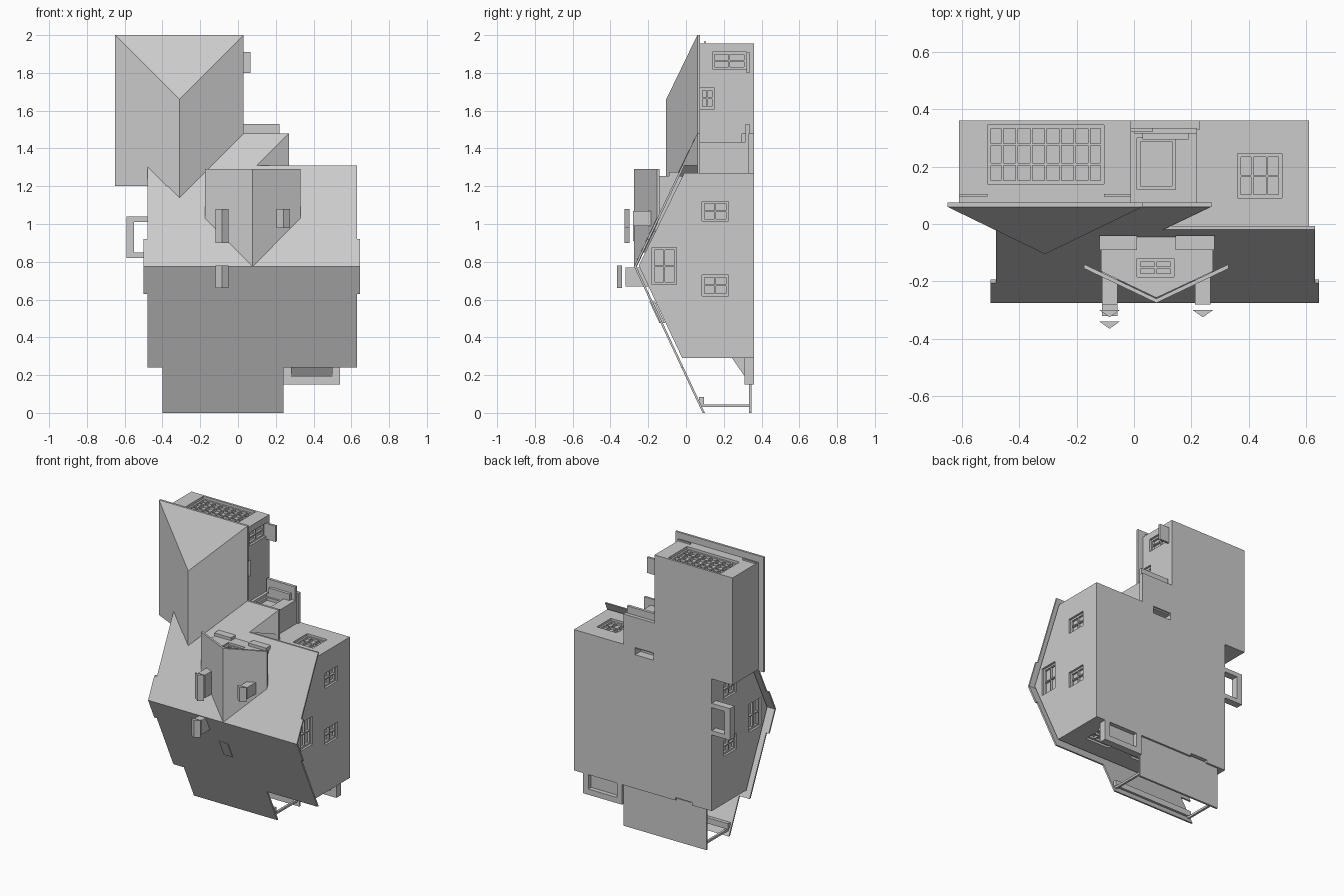
import bpy, bmesh

if "Cube" in bpy.data.objects:
    bpy.data.objects.remove(bpy.data.objects["Cube"])

# One plain grey for the whole building
grey = bpy.data.materials.new("plain_grey")
grey.use_nodes = True
COLOUR = (0.6, 0.6, 0.6, 1)
grey.diffuse_color = COLOUR
grey.node_tree.nodes["Principled BSDF"].inputs["Base Color"].default_value = COLOUR


def finish(name, bm):
    bmesh.ops.recalc_face_normals(bm, faces=bm.faces)
    mesh = bpy.data.meshes.new(name)
    bm.to_mesh(mesh)
    bm.free()
    mesh.materials.append(grey)
    obj = bpy.data.objects.new(name, mesh)
    bpy.context.collection.objects.link(obj)
    return obj


def loft(bm, front, back):
    """Closed solid between two matching outlines."""
    a = [bm.verts.new(p) for p in front]
    b = [bm.verts.new(p) for p in back]
    bm.faces.new(a)
    bm.faces.new(b[::-1])
    for i in range(len(a)):
        j = (i + 1) % len(a)
        bm.faces.new((a[i], b[i], b[j], a[j]))


def add_box(bm, x0, x1, y0, y1, z0, z1):
    ring = lambda y: [(x0, y, z0), (x1, y, z0), (x1, y, z1), (x0, y, z1)]
    loft(bm, ring(y0), ring(y1))


def boxes(name, *dims):
    bm = bmesh.new()
    for d in dims:
        add_box(bm, *d)
    return finish(name, bm)


def extrude_x(name, profile, x0, x1):
    bm = bmesh.new()
    loft(bm, [(x0, y, z) for y, z in profile], [(x1, y, z) for y, z in profile])
    return finish(name, bm)


def roof(name, outline, plane, thick=None, soffit=None):
    """Roof piece drawn in plan, laid on a sloping plane."""
    bm = bmesh.new()
    top = [(x, plane(x, z), z) for x, z in outline]
    low = [(x, soffit if soffit else y + thick, z) for x, y, z in top]
    loft(bm, top, low)
    return finish(name, bm)


def carve(target, *cuts):
    """Cut recesses and bake the result."""
    for c in cuts:
        cutter = boxes("cutter", c)
        cutter.hide_render = True
        mod = target.modifiers.new("cut", "BOOLEAN")
        mod.operation, mod.solver, mod.object = "DIFFERENCE", "EXACT", cutter
        deps = bpy.context.evaluated_depsgraph_get()
        baked = bpy.data.meshes.new_from_object(target.evaluated_get(deps))
        target.modifiers.clear()
        target.data = baked
        bpy.data.objects.remove(cutter)


def window(name, target, axis, wall, out, u0, u1, v0, v1, cols=2, rows=2, depth=0.03):
    """Recessed window with glazing bars; u, v are (y, z) on x walls and (x, y) on z walls."""
    def place(a, b, c, d, near, far):
        w = sorted((wall - out * near, wall - out * far))
        return (*w, a, b, c, d) if axis == "x" else (a, b, c, d, *w)
    carve(target, place(u0, u1, v0, v1, -0.02, depth))
    t, e = 0.004, 0.012
    bars = [(u0, u0 + e, v0, v1), (u1 - e, u1, v0, v1),
            (u0, u1, v0, v0 + e), (u0, u1, v1 - e, v1)]
    for i in range(1, cols):
        u = u0 + (u1 - u0) * i / cols
        bars.append((u - t, u + t, v0, v1))
    for i in range(1, rows):
        v = v0 + (v1 - v0) * i / rows
        bars.append((u0, u1, v - t, v + t))
    boxes(name, *[place(*b, depth * 0.5, depth) for b in bars])


# Main house with gabled ends
house = extrude_x("main_house", [(0.36, 0.29), (-0.02, 0.29), (-0.25, 0.78),
                                 (-0.01, 1.27), (0.36, 1.27)], -0.45, 0.61)
for side, wall, out in (("right", 0.61, 1), ("left", -0.45, -1)):
    for n, (y0, y1, z0, z1) in enumerate([(0.085, 0.225, 1.015, 1.12),
                                          (0.085, 0.225, 0.62, 0.73),
                                          (-0.18, -0.05, 0.68, 0.875)]):
        window(f"{side}_window_{n}", house, "x", wall, out, y0, y1, z0, z1)
window("rear_window", house, "z", 1.27, 1, 0.36, 0.515, 0.09, 0.245, 3, 2)
window("terrace_door", house, "z", 0.29, -1, -0.3, 0.12, 0.1, 0.32, 4, 2)
window("cellar_window", house, "z", 0.29, -1, 0.3, 0.48, 0.1, 0.22, 3, 2)
carve(house, (-0.3, -0.17, 0.3, 0.4, 0.25, 0.31), (0.0, 0.14, 0.3, 0.4, 1.22, 1.3))

# Main roof: two thin slopes with a wider strip at the ridge
RIDGE = 0.775
upper = lambda x, z: -0.275 + (z - RIDGE) * 0.477
lower = lambda x, z: -0.275 + (RIDGE - z) * 0.468
roof("upper_roof", [(-0.5, RIDGE), (0.645, RIDGE), (0.645, 0.92), (0.63, 0.92), (0.63, 1.31),
                    (0.1, 1.31), (0.27, 1.48), (0.03, 1.48), (-0.31, 1.14), (-0.48, 1.31),
                    (-0.48, 0.92), (-0.5, 0.92)], upper, 0.012)
roof("lower_roof", [(-0.5, RIDGE), (0.645, RIDGE), (0.645, 0.63), (0.63, 0.63), (0.63, 0.24),
                    (0.24, 0.24), (0.24, 0), (-0.4, 0), (-0.4, 0.24), (-0.48, 0.24),
                    (-0.48, 0.63), (-0.5, 0.63)], lower, 0.012)
roof("porch_hip", [(0.1, 1.31), (0.27, 1.31), (0.27, 1.48)],
     lambda x, z: 0.06 - (0.27 - x) * 0.477, soffit=0.075)
boxes("porch_eave", (-0.01, 0.27, 0.06, 0.075, 1.27, 1.48))

# Wing with hipped roof
wing = boxes("wing", (-0.61, -0.01, 0.07, 0.36, 1.21, 1.955))
window("wing_end_window", wing, "z", 1.955, 1, -0.51, -0.105, 0.14, 0.345, 8, 3, 0.035)
window("wing_side_window", wing, "x", -0.01, 1, 0.075, 0.15, 1.61, 1.72)
window("wing_door", wing, "x", -0.01, 1, 0.14, 0.32, 1.82, 1.91)
boxes("wing_door_step", (-0.01, 0.065, 0.32, 0.335, 1.8, 1.91))
boxes("wing_corner_trim", (-0.61, -0.51, 0.095, 0.105, 1.95, 1.965),
      (-0.105, -0.01, 0.095, 0.105, 1.95, 1.965))
MID = -0.31
side_slope = lambda x, z: -0.105 + abs(x - MID) * 0.485
roof("wing_roof_left", [(-0.65, 1.2), (-0.37, 1.2), (MID, 1.14), (MID, 1.66), (-0.65, 2)],
     side_slope, soffit=0.075)
roof("wing_roof_right", [(MID, 1.14), (0.03, 1.48), (0.03, 2), (MID, 1.66)],
     side_slope, soffit=0.075)
roof("wing_roof_hip", [(-0.65, 2), (MID, 1.66), (0.03, 2)],
     lambda x, z: -0.105 + (z - 1.66) * 0.485, soffit=0.075)

# Entrance porch and steps
porch = boxes("porch", (-0.02, 0.22, 0.07, 0.35, 1.26, 1.435))
window("porch_door", porch, "z", 1.435, 1, 0.01, 0.145, 0.12, 0.3, 1, 1, 0.04)
boxes("porch_steps", (-0.01, 0.23, 0.33, 0.36, 1.27, 1.48),
      (0.0, 0.22, 0.315, 0.335, 1.43, 1.53), (0.03, 0.19, 0.295, 0.315, 1.43, 1.48))

# Dormer: ridge level with the main ridge, walls under its eaves
DX = 0.078
dormer_slope = lambda x, z: -0.275 + abs(x - DX) * 0.477
for side, x in (("left", 0.33), ("right", -0.175)):
    roof(f"dormer_roof_{side}", [(DX, RIDGE), (x, 1.03), (x, 1.29), (DX, 1.29)],
         dormer_slope, 0.015)
bm = bmesh.new()
gable = [(-0.115, -0.02), (-0.115, -0.165), (DX, -0.257), (0.275, -0.165), (0.275, -0.02)]
loft(bm, [(x, y, 0.85) for x, y in gable], [(x, y, 1.255) for x, y in gable])
dormer = finish("dormer_walls", bm)
window("dormer_window", dormer, "z", 1.255, 1, 0.01, 0.14, -0.185, -0.12, 2, 2)
boxes("dormer_ledges", (-0.12, 0.01, -0.09, -0.04, 1.25, 1.275),
      (0.145, 0.28, -0.09, -0.04, 1.25, 1.275))

# Chimneys with peaked caps held just above the stacks
for n, (x, z0, z1, y, foot) in enumerate([(-0.085, 0.9, 1.08, -0.28, -0.12),
                                          (0.24, 0.98, 1.08, -0.28, -0.15),
                                          (-0.085, 0.66, 0.78, -0.32, -0.2)]):
    boxes(f"chimney_stack_{n}", (x - 0.027, x + 0.027, y, foot, z0 + 0.01, z1 - 0.01))
    bm = bmesh.new()
    cap = [(x - 0.035, y - 0.02), (x, y - 0.045), (x + 0.035, y - 0.02)]
    loft(bm, [(a, b, z0) for a, b in cap], [(a, b, z1) for a, b in cap])
    finish(f"chimney_cap_{n}", bm)

# Skylight on the lower slope
roof("skylight", [(-0.01, 0.475), (0.055, 0.475), (0.055, 0.59), (-0.01, 0.59)],
     lambda x, z: lower(x, z) - 0.006, 0.03)

# Terrace slab, posts and beam
boxes("terrace_slab", (-0.4, 0.24, 0.333, 0.347, 0, 0.3))
boxes("terrace_posts", *[(x, x + 0.015, 0.08, 0.34, 0.03, 0.045) for x in (-0.385, 0.21)])
boxes("terrace_beam", (-0.39, 0.23, 0.07, 0.095, 0.045, 0.085))

# Cellar light wells: open frames with a sloping inner face
boxes("front_light_well", (0.24, 0.28, 0.31, 0.36, 0.15, 0.3), (0.5, 0.54, 0.31, 0.36, 0.15, 0.3),
      (0.28, 0.5, 0.31, 0.36, 0.15, 0.19))
extrude_x("front_well_slope", [(0.24, 0.295), (0.32, 0.18), (0.33, 0.18), (0.33, 0.295)], 0.28, 0.5)
boxes("side_light_well", (-0.59, -0.44, 0.31, 0.36, 0.82, 0.85),
      (-0.59, -0.44, 0.31, 0.36, 1.01, 1.04), (-0.59, -0.55, 0.31, 0.36, 0.85, 1.01))
